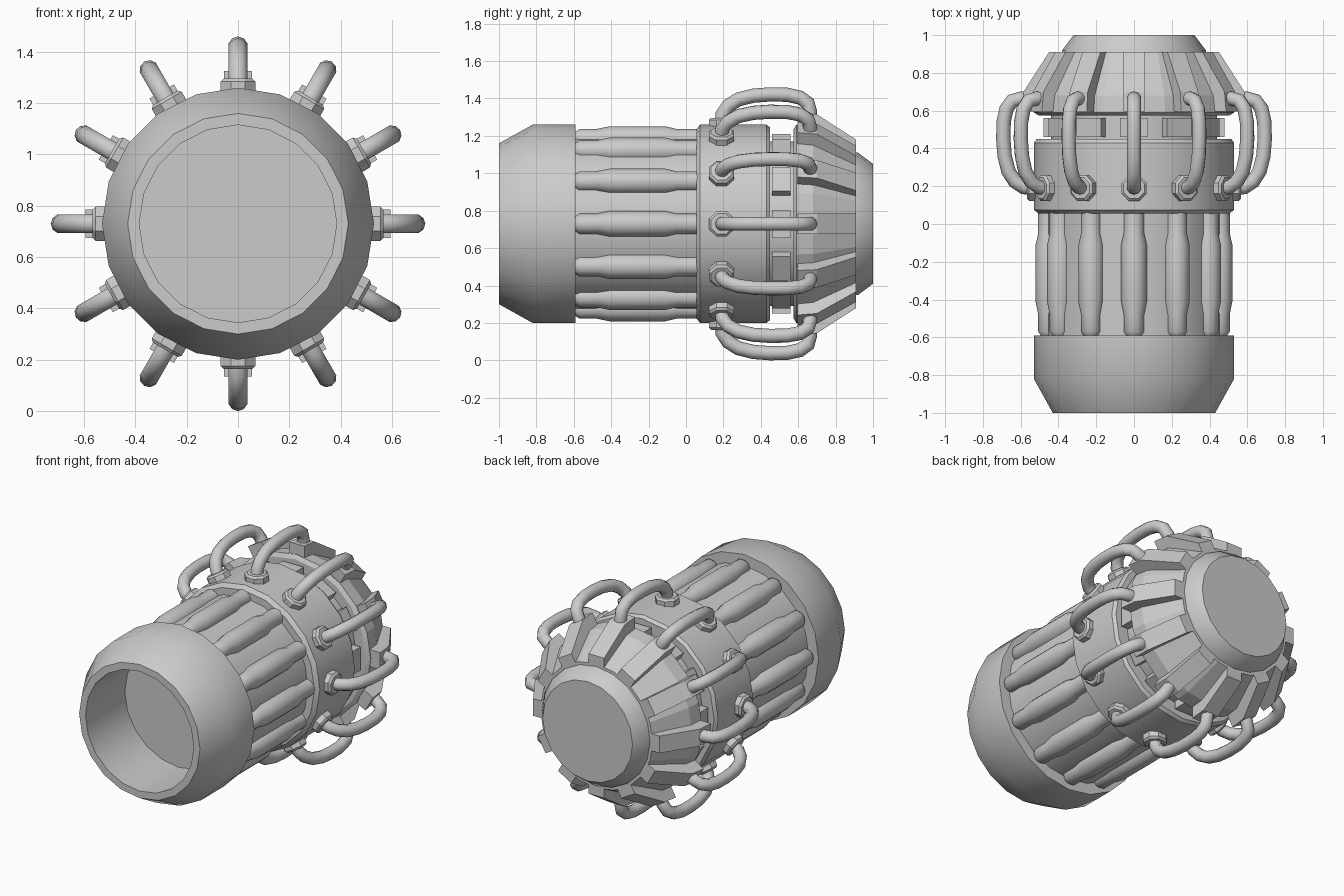
import bpy, bmesh, math
from mathutils import Vector

if "Cube" in bpy.data.objects:
    bpy.data.objects.remove(bpy.data.objects["Cube"])

CZ = 0.73      # height of the long axis
COUNT = 12     # radial repeats


def finish(name, bm, angle=30):
    bmesh.ops.recalc_face_normals(bm, faces=bm.faces)
    me = bpy.data.meshes.new(name)
    bm.to_mesh(me)
    bm.free()
    me.shade_smooth()
    me.set_sharp_from_angle(angle=math.radians(angle))
    return me


def place(name, me, turn=0.0):
    ob = bpy.data.objects.new(name, me)
    ob.location = (0, 0, CZ)
    ob.rotation_euler = (0, -turn, 0)
    bpy.context.collection.objects.link(ob)
    return ob


def ring_array(name, me, offset=0.0):
    for i in range(COUNT):
        place(f"{name}_{i + 1}", me, offset + i * math.tau / COUNT)


def loft(name, rings, angle=30):
    """Skin a list of equal point rings and cap both ends."""
    bm = bmesh.new()
    vs = [[bm.verts.new(p) for p in r] for r in rings]
    n = len(vs[0])
    for a, b in zip(vs, vs[1:]):
        for i in range(n):
            j = (i + 1) % n
            bm.faces.new((a[i], a[j], b[j], b[i]))
    bm.faces.new(vs[0])
    bm.faces.new(vs[-1])
    return finish(name, bm, angle)


def lathe(name, profile, sides=20, cx=0.0, angle=30):
    """Revolve (y, radius) points about a y-parallel axis at x = cx."""
    ang = [i * math.tau / sides for i in range(sides)]
    return loft(name, [[(cx + r * math.cos(a), y, r * math.sin(a)) for a in ang]
                       for y, r in profile], angle)


def prism(name, outline, half):
    """Extrude an (x, y) outline sideways by +-half."""
    return loft(name, [[(x, y, s * half) for x, y in outline] for s in (-1, 1)], 10)


# Hollow front collar
place("front_collar", lathe("front_collar", [
    (-0.60, 0.385), (-1.0, 0.385), (-1.0, 0.43), (-0.82, 0.53), (-0.59, 0.53)]))

# Central core running between the collars
place("core", lathe("core", [(-0.595, 0.46), (0.10, 0.46), (0.10, 0.44), (0.62, 0.44)]))

# Middle collar with chamfered edges
place("middle_collar", lathe("middle_collar", [
    (0.055, 0.505), (0.075, 0.53), (0.43, 0.53), (0.45, 0.515)]))

# Domed rear body and its end cap
place("rear_dome", lathe("rear_dome", [
    (0.575, 0.505), (0.59, 0.53), (0.68, 0.52), (0.91, 0.40)], angle=15))
place("end_cap", lathe("end_cap", [(0.88, 0.385), (0.92, 0.38), (1.0, 0.32)]))

# Cylinders around the core
ring_array("side_cylinder", lathe("side_cylinder", [
    (-0.59, 0.04), (-0.57, 0.054), (-0.48, 0.054), (-0.41, 0.068),
    (-0.11, 0.068), (-0.05, 0.054), (0.065, 0.054)], sides=12, cx=0.453, angle=35))

# Blocks in the gap between middle collar and dome
ring_array("gap_block", prism("gap_block", [
    (0.40, 0.46), (0.48, 0.46), (0.48, 0.56), (0.40, 0.56)], 0.075))

# Raised ribs over the dome
ring_array("dome_rib", prism("dome_rib", [
    (0.44, 0.595), (0.595, 0.595), (0.585, 0.70), (0.45, 0.91), (0.35, 0.91)], 0.055))

# Cable fittings
oct_ang = [math.radians(22.5 + 45 * i) for i in range(8)]
ring_array("cable_nut", loft("cable_nut", [
    [(x, 0.19 + r * math.cos(a), r * math.sin(a)) for a in oct_ang]
    for x, r in ((0.49, 0.073), (0.555, 0.073), (0.567, 0.06))]))

# Arched cables from the middle collar to the dome ribs
path = [Vector(p) for p in (
    (0.52, 0.19), (0.585, 0.195), (0.63, 0.225), (0.665, 0.28), (0.685, 0.36),
    (0.692, 0.45), (0.69, 0.54), (0.675, 0.61), (0.645, 0.652), (0.60, 0.663), (0.54, 0.663))]
rings = []
for i, p in enumerate(path):
    t = (path[min(i + 1, len(path) - 1)] - path[max(i - 1, 0)]).normalized()
    n = Vector((-t.y, t.x))
    rings.append([(p.x + n.x * 0.038 * math.cos(a), p.y + n.y * 0.038 * math.cos(a),
                   0.038 * math.sin(a)) for a in (k * math.tau / 10 for k in range(10))])
ring_array("cable", loft("cable", rings, 50))
